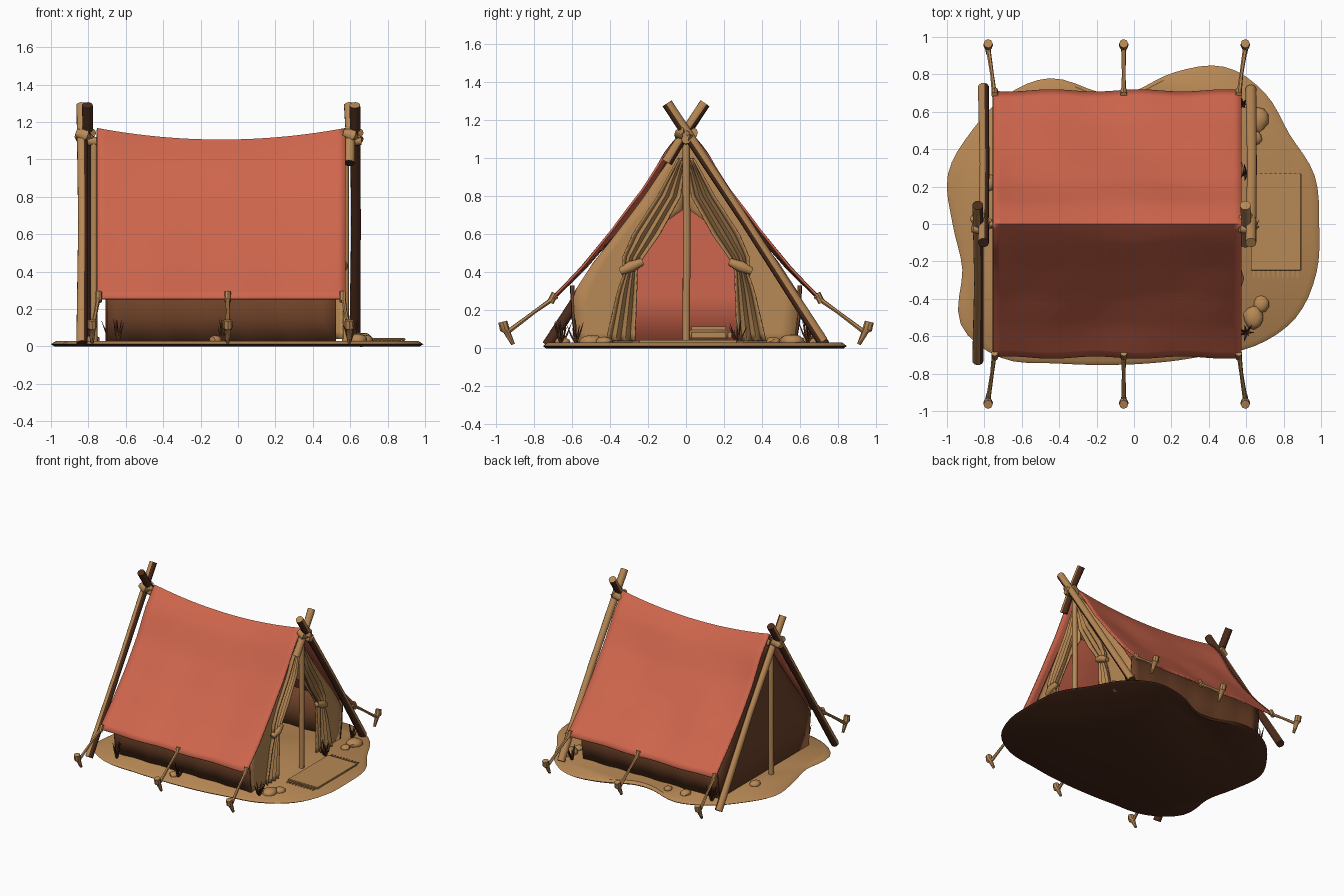
import bpy, bmesh, random
from math import sin, cos, pi, radians
from mathutils import Vector

random.seed(4)
cube = bpy.data.objects.get("Cube")
if cube:
    bpy.data.objects.remove(cube, do_unlink=True)


def material(name, r, g, b):
    m = bpy.data.materials.new(name)
    m.use_nodes = True
    color = [(c / 255) ** 2.2 for c in (r, g, b)] + [1]
    m.diffuse_color = color
    m.node_tree.nodes["Principled BSDF"].inputs["Base Color"].default_value = color
    return m


coral = material("coral canvas", 206, 102, 78)
tan = material("tan", 182, 135, 85)
brown = material("brown canvas", 110, 68, 45)
dark = material("dark wood", 78, 47, 33)


def finish(name, bm, mats, rule=None, smooth=True, recalc=True):
    """Turn a bmesh into an object, picking a material per face by rule."""
    if recalc:
        bmesh.ops.recalc_face_normals(bm, faces=bm.faces)
    bm.normal_update()
    for f in bm.faces:
        f.smooth = smooth
        if rule:
            f.material_index = int(rule(f.normal, f.calc_center_median()))
    me = bpy.data.meshes.new(name)
    bm.to_mesh(me)
    bm.free()
    for m in mats:
        me.materials.append(m)
    ob = bpy.data.objects.new(name, me)
    bpy.context.collection.objects.link(ob)
    if smooth:
        bpy.ops.object.select_all(action='DESELECT')
        ob.select_set(True)
        bpy.context.view_layer.objects.active = ob
        bpy.ops.object.shade_smooth_by_angle(angle=radians(40))
    return ob


def tube(name, points, radii, mats=(tan,), sides=10, rule=None):
    """Capped round bar through a list of points."""
    bm = bmesh.new()
    pts = [Vector(p) for p in points]
    rings = []
    for i, p in enumerate(pts):
        axis = (pts[min(i + 1, len(pts) - 1)] - pts[max(i - 1, 0)]).normalized()
        side = axis.orthogonal().normalized()
        up = axis.cross(side)
        r = radii[i] if isinstance(radii, (list, tuple)) else radii
        rings.append([bm.verts.new(p + r * (side * cos(a) + up * sin(a)))
                      for a in (2 * pi * k / sides for k in range(sides))])
    for a, b in zip(rings, rings[1:]):
        for k in range(sides):
            n = (k + 1) % sides
            bm.faces.new((a[k], a[n], b[n], b[k]))
    bm.faces.new(rings[0])
    bm.faces.new(rings[-1])
    return finish(name, bm, mats, rule)


def sheet(name, rows, mat, thick=0.012):
    """Cloth surface through rows of points, given thickness."""
    bm = bmesh.new()
    grid = [[bm.verts.new(p) for p in row] for row in rows]
    for a, b in zip(grid, grid[1:]):
        for i in range(len(a) - 1):
            bm.faces.new((a[i], a[i + 1], b[i + 1], b[i]))
    ob = finish(name, bm, [mat])
    mod = ob.modifiers.new("thickness", 'SOLIDIFY')
    mod.thickness = thick
    mod.offset = 0
    return ob


def lerp_table(table, t):
    """Linear lookup in rows sorted by first column."""
    for a, b in zip(table, table[1:]):
        if t <= b[0]:
            f = (t - a[0]) / (b[0] - a[0])
            return [u + (v - u) * f for u, v in zip(a[1:], b[1:])]
    return list(table[-1][1:])


def box(name, center, size, mat, bevel=0.0):
    bm = bmesh.new()
    bmesh.ops.create_cube(bm, size=1)
    for v in bm.verts:
        v.co = Vector(c + a * s for c, a, s in zip(center, v.co, size))
    if bevel:
        bmesh.ops.bevel(bm, geom=bm.edges[:], offset=bevel, segments=3, affect='EDGES')
    return finish(name, bm, [mat])


# Ground patch with a wavy outline
radii = [99, 100, 96, 99, 97, 84, 71, 73, 90, 97, 100, 103,
         97, 95, 107, 101, 86, 78, 75, 76, 81, 92, 100, 101]
bm = bmesh.new()
n, steps = len(radii), 4
levels = [(0.98, 0), (1, 0.012), (0.97, 0.03)]
loops = []
for scale, z in levels:
    loop = []
    for k in range(n * steps):
        i, t = k // steps, (k % steps) / steps
        a, b, c, d = (radii[(i + j) % n] / 100 for j in (-1, 0, 1, 2))
        r = b + t * (c - a + t * (2 * a - 5 * b + 4 * c - d + t * (3 * (b - c) + d - a))) / 2
        ang = 2 * pi * k / (n * steps)
        loop.append(bm.verts.new((scale * r * cos(ang), scale * r * sin(ang), z)))
    loops.append(loop)
for a, b in zip(loops, loops[1:]):
    for k in range(len(a)):
        m = (k + 1) % len(a)
        bm.faces.new((a[k], a[m], b[m], b[k]))
bm.faces.new(loops[0])
bm.faces.new(loops[-1])
finish("ground", bm, [tan, dark], lambda nor, c: nor.z < 0.2)

# Sagging roof cloth over both slopes
slope = [(0, 0, 1.15), (0.15, 0.1, 1.03), (0.36, 0.22, 0.83),
         (0.58, 0.38, 0.62), (0.8, 0.55, 0.42), (1, 0.71, 0.255)]
rows = []
for j in range(-24, 25):
    s, side = abs(j) / 24, (1 if j > 0 else -1)
    y, z = lerp_table(slope, s)
    row = []
    for i in range(33):
        u = i / 16 - 1
        sag = 0.05 * (1 - u * u) * (1 - s)
        fold = 0.007 * sin(5 * u + 6 * s) * sin(pi * s) + 0.006 * sin(9 * u) * s
        row.append((-0.09 + 0.665 * u, side * (y + fold), z - sag + 0.012 * u * u * (1 - s)))
    rows.append(row)
sheet("roof_canvas", rows, coral)

# Low side walls
for side, label in ((-1, "front"), (1, "back")):
    sheet(label + "_side_wall", [[(-0.7 + 0.0765 * i, side * (y + 0.006 * sin(2 * i)), z)
          for i in range(17)] for y, z in ((0.6, 0.33), (0.59, 0.15), (0.57, 0.02))], brown)

# Closed end wall, with a coral lining inside
outer = [(0.02, 0.57), (0.28, 0.6), (0.45, 0.49), (0.55, 0.41), (0.68, 0.31),
         (0.8, 0.22), (0.95, 0.12), (1.09, 0.01)]
for name, x, mat in (("closed_end_wall", -0.705, brown), ("end_wall_lining", -0.69, coral)):
    sheet(name, [[(x, w * k / 4, z) for k in range(-4, 5)] for z, w in outer], mat, 0.008)

# Open end: wall panels and tied-back curtains
opening = [(0.02, 0.27), (0.28, 0.27), (0.45, 0.26), (0.55, 0.19), (0.68, 0.09),
           (0.74, 0), (1.09, 0)]
curtain = [(0.04, 0.27, 0.42), (0.3, 0.26, 0.36), (0.41, 0.26, 0.32), (0.46, 0.24, 0.34),
           (0.6, 0.14, 0.28), (0.8, 0.03, 0.15), (1.0, 0, 0.04)]
for side, label in ((-1, "right"), (1, "left")):
    rows = []
    for k in range(19):
        z = 0.02 + 1.07 * k / 18
        a, b = lerp_table(opening, z)[0], lerp_table(outer, z)[0]
        rows.append([(0.515, side * (a + (b - a) * t / 4), z) for t in range(5)])
    sheet(label + "_entrance_wall", rows, tan, 0.01)
    rows = []
    for k in range(25):
        z = 0.04 + 0.04 * k
        a, b = lerp_table(curtain, z)
        rows.append([(0.545 + 0.016 * cos(t * pi / 2), side * (a + (b - a) * t / 12), z)
                     for t in range(13)])
    sheet(label + "_curtain", rows, tan, 0.008)
    tube(label + "_curtain_tie", [(0.55, side * 0.23, 0.455), (0.56, side * 0.29, 0.43),
         (0.55, side * 0.345, 0.405)], [0.02, 0.03, 0.02])


# Crossed poles at both ends; undersides are darker
def under(nor, c):
    return nor.z < -0.2


def weathered(nor, c):
    return nor.z < -0.2 or nor.x > 0.3 or nor.z > 0.55


def pole(name, x, top_y, foot, rule):
    top = Vector((x, top_y, 1.29))
    foot = Vector((x, *foot))
    mid = top.lerp(foot, 0.5) + Vector((0.006, 0, 0.008))
    tube(name, [top, mid, foot], [0.029, 0.026, 0.03], (tan, dark), 12, rule)


pole("closed_end_pole_front", -0.835, 0.1, (-0.73, 0.015), weathered)
pole("closed_end_pole_back", -0.805, -0.1, (0.73, 0.015), weathered)
pole("open_end_pole_back", 0.625, -0.1, (0.72, 0.035), under)
pole("open_end_pole_short", 0.595, 0.1, (-0.1, 0.98), under)
tube("ridge_pole", [(-0.86, 0, 1.1), (-0.09, 0, 1.065), (0.66, 0, 1.1)], 0.024)
for x, label in ((-0.77, "closed_end"), (0.575, "open_end")):
    tube(label + "_upright", [(x, 0, 0.02), (x, 0.004, 0.55), (x, 0, 1.1)], 0.02)
for x, label in ((-0.82, "closed_end"), (0.61, "open_end")):
    for k in (-1, 0, 1):
        tube(label + "_lashing", [(x - 0.045, 0.025 * k, 1.125 - 0.02 * k),
             (x, 0.03 * k, 1.13), (x + 0.045, -0.025 * k, 1.125 + 0.02 * k)], [0.02, 0.036, 0.02])

# Guy ropes and stakes
for side in (-1, 1):
    for x, spread in ((-0.745, -0.035), (-0.055, 0), (0.56, 0.035)):
        end = x + spread
        tube("guy_rope", [(x, side * 0.68, 0.275), (x + spread * 0.4, side * 0.8, 0.19),
             (end, side * 0.94, 0.085)], [0.014, 0.01, 0.013], sides=6)
        tube("stake", [(end, side * 0.91, 0.02), (end, side * 0.945, 0.09),
             (end, side * 0.955, 0.1), (end, side * 0.965, 0.14)], [0.01, 0.018, 0.026, 0.024], sides=8)
        tube("rope_knot", [(x, side * 0.69, 0.29), (x, side * 0.715, 0.24)], 0.018, sides=8)

# Doormat with fringes, and bedding inside
box("doormat", (0.76, 0.01, 0.037), (0.27, 0.52, 0.014), tan, 0.004)
for side in (-1, 1):
    for k in range(10):
        box("mat_fringe", (0.64 + 0.026 * k, 0.01 + side * 0.275, 0.033), (0.009, 0.04, 0.01), tan)
box("bedding", (-0.3, 0.12, 0.07), (0.6, 0.24, 0.09), tan, 0.03)

# Stones around the tent
for x, y, r in ((0.66, 0.56, 0.06), (0.65, 0.46, 0.035), (0.64, -0.5, 0.055), (0.68, -0.43, 0.04),
                (-0.78, 0.22, 0.04), (-0.45, 0.65, 0.04), (-0.3, 0.66, 0.03), (-0.12, -0.65, 0.035)):
    bm = bmesh.new()
    bmesh.ops.create_icosphere(bm, subdivisions=2, radius=r)
    for v in bm.verts:
        v.co *= random.uniform(0.92, 1.08)
        v.co = Vector((x + v.co.x, y + v.co.y * 1.15, 0.035 + v.co.z * 0.65))
    finish("stone", bm, [tan])

# Grass tufts made of thin tapering blades
for x, y in ((-0.64, -0.65), (-0.08, -0.66), (0.6, -0.58), (0.58, 0.64), (-0.68, 0.64), (0.6, 0.27)):
    for k in range(7):
        a = 2 * pi * k / 7
        lean, h = random.uniform(0.02, 0.055), random.uniform(0.07, 0.12)
        tube("grass_blade", [(x, y, 0.025), (x + lean * cos(a) / 2, y + lean * sin(a) / 2, h * 0.7),
             (x + lean * cos(a), y + lean * sin(a), 0.03 + h)], [0.007, 0.006, 0.001], (dark,), 4)
